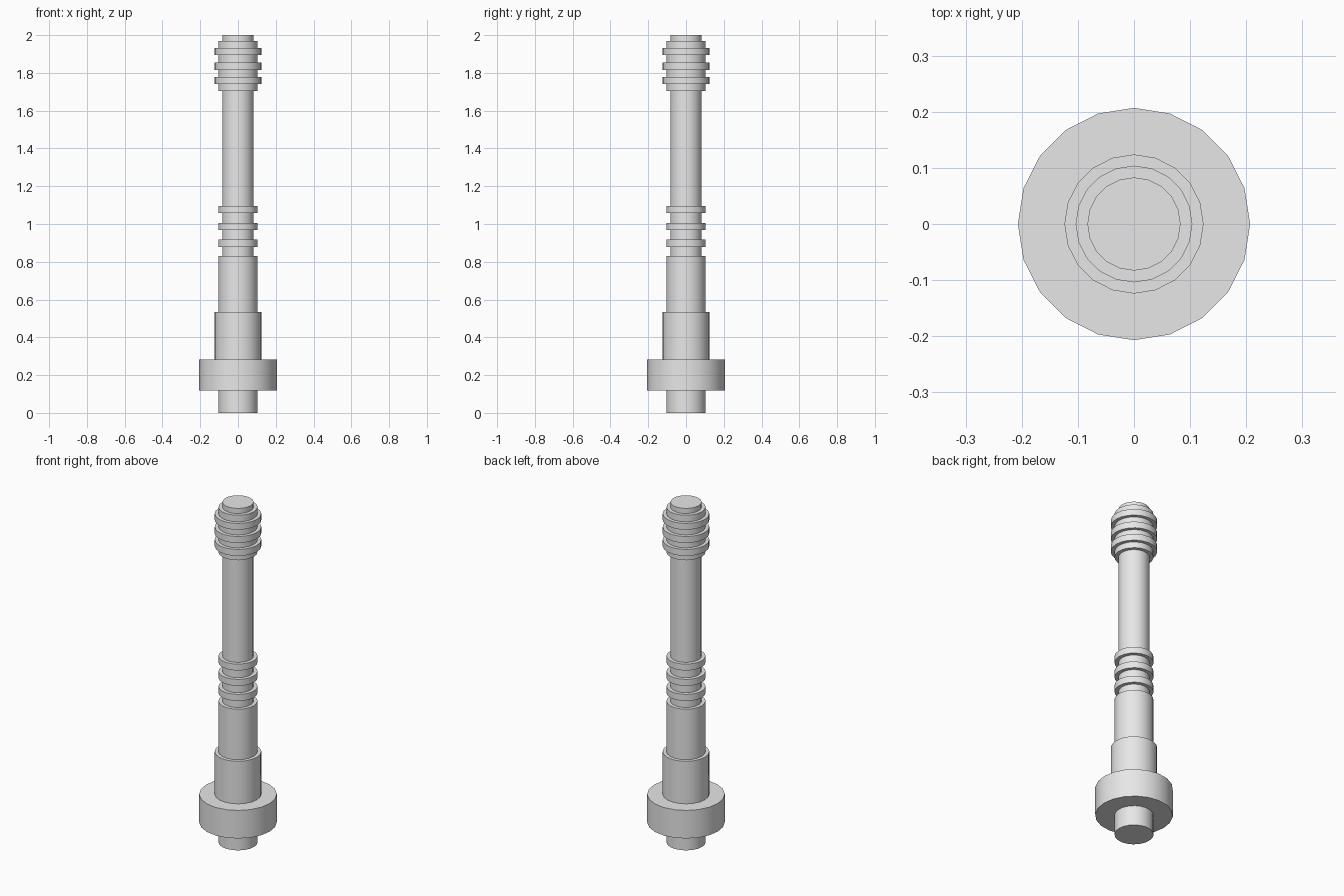
import bpy
import bmesh
from math import cos, sin, tau, radians

cube = bpy.data.objects.get("Cube")
if cube:
    bpy.data.objects.remove(cube, do_unlink=True)

SIDES = 20
NARROW, MEDIUM, WIDE, FLANGE = 0.083, 0.104, 0.124, 0.207

grey = bpy.data.materials.new("light_grey")
grey.use_nodes = True
grey.diffuse_color = (0.8, 0.8, 0.8, 1)
grey.node_tree.nodes["Principled BSDF"].inputs["Base Color"].default_value = (0.8, 0.8, 0.8, 1)


def turned_part(name, z, steps, cap_bottom=False, cap_top=False, shoulder=None):
    """Turn a stepped profile; each step is (radius, top height)."""
    profile = []
    for radius, top in steps:
        profile += [(radius, z), (radius, top)]
        z = top
    if shoulder:
        profile.append((shoulder, z))
    bm = bmesh.new()
    loops = [[bm.verts.new((r * cos(tau * i / SIDES), r * sin(tau * i / SIDES), h))
              for i in range(SIDES)] for r, h in profile]
    for low, high in zip(loops, loops[1:]):
        for i in range(SIDES):
            j = (i + 1) % SIDES
            bm.faces.new((low[i], low[j], high[j], high[i]))
    if cap_bottom:
        bm.faces.new(loops[0][::-1])
    if cap_top:
        bm.faces.new(loops[-1])
    mesh = bpy.data.meshes.new(name)
    bm.to_mesh(mesh)
    bm.free()
    mesh.materials.append(grey)
    obj = bpy.data.objects.new(name, mesh)
    bpy.context.collection.objects.link(obj)
    bpy.ops.object.select_all(action="DESELECT")
    obj.select_set(True)
    bpy.context.view_layer.objects.active = obj
    bpy.ops.object.shade_smooth_by_angle(angle=radians(30))


def ringed(core, ring, rings, end):
    """Steps for a core carrying raised rings, each given as (bottom, top)."""
    steps = []
    for bottom, top in rings:
        steps += [(core, bottom), (ring, top)]
    return steps + [(core, end)]


# Foot, flange, collar and sleeve
turned_part("flanged_base", 0,
            [(MEDIUM, 0.118), (FLANGE, 0.283), (WIDE, 0.533), (MEDIUM, 0.83)],
            cap_bottom=True, shoulder=NARROW)

# Slim shaft with three raised rings
turned_part("ringed_shaft", 0.83,
            ringed(NARROW, MEDIUM, [(0.878, 0.917), (0.967, 1.005), (1.057, 1.095)], 1.705),
            shoulder=MEDIUM)

# Thicker head with three raised rings and a small end stub
turned_part("ringed_head", 1.705,
            ringed(MEDIUM, WIDE, [(1.74, 1.778), (1.816, 1.854), (1.894, 1.931)], 1.97)
            + [(NARROW, 2.0)], cap_top=True)
